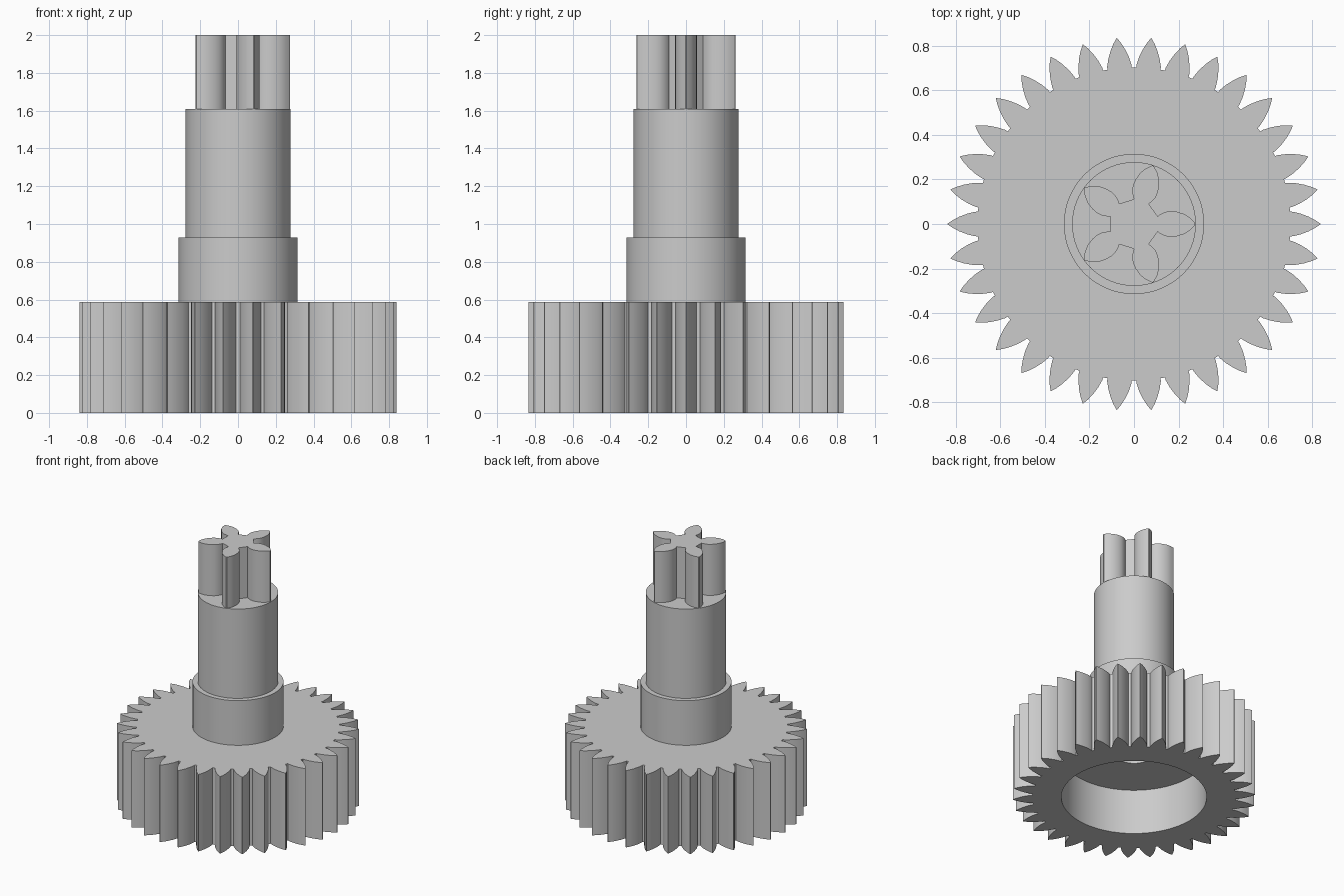
import bpy
import bmesh
from math import radians, cos, sin, pi

cube = bpy.data.objects.get("Cube")
if cube:
    bpy.data.objects.remove(cube, do_unlink=True)

grey = bpy.data.materials.new("plain grey")
grey.use_nodes = True
GREY = (0.6, 0.6, 0.6, 1)
grey.diffuse_color = GREY
grey.node_tree.nodes["Principled BSDF"].inputs["Base Color"].default_value = GREY


def add_object(name, bm):
    bmesh.ops.recalc_face_normals(bm, faces=bm.faces)
    mesh = bpy.data.meshes.new(name)
    bm.to_mesh(mesh)
    bm.free()
    mesh.materials.append(grey)
    obj = bpy.data.objects.new(name, mesh)
    bpy.context.collection.objects.link(obj)
    return obj


def smooth(obj):
    bpy.ops.object.select_all(action="DESELECT")
    obj.select_set(True)
    bpy.context.view_layer.objects.active = obj
    bpy.ops.object.shade_smooth_by_angle(angle=radians(30))


def prism(name, outline, bottom, top):
    """Extrude a closed outline between two heights."""
    bm = bmesh.new()
    base = bm.faces.new([bm.verts.new((x, y, bottom)) for x, y in outline])
    result = bmesh.ops.extrude_face_region(bm, geom=[base], use_keep_orig=True)
    raised = [v for v in result["geom"] if isinstance(v, bmesh.types.BMVert)]
    bmesh.ops.translate(bm, verts=raised, vec=(0, 0, top - bottom))
    return add_object(name, bm)


def gear_outline(teeth, flank):
    """Repeat a mirrored flank, given as (radius, half angle) from root to tip."""
    tooth = [(r, -a) for r, a in flank] + [(r, a) for r, a in reversed(flank)]
    points = []
    for i in range(teeth):
        for r, a in tooth:
            angle = 2 * pi * i / teeth + radians(a)
            points.append((r * cos(angle), r * sin(angle)))
    return points


def circle(radius, sides=64):
    return [(radius * cos(2 * pi * i / sides), radius * sin(2 * pi * i / sides))
            for i in range(sides)]


def lathe(name, profile, sides=64):
    bm = bmesh.new()
    verts = [bm.verts.new((r, 0, z)) for r, z in profile]
    edges = [bm.edges.new(pair) for pair in zip(verts, verts[1:])]
    bmesh.ops.spin(bm, geom=verts + edges, cent=(0, 0, 0), axis=(0, 0, 1),
                   angle=2 * pi, steps=sides)
    bmesh.ops.remove_doubles(bm, verts=bm.verts, dist=0.0005)
    return add_object(name, bm)


# Large gear, hollowed from below with a bore through its web
large_flank = [(0.703, 4.5), (0.716, 4.4), (0.75, 3.55), (0.785, 2.4),
               (0.815, 1.2), (0.838, 0.08)]
gear = prism("large_gear", gear_outline(34, large_flank), 0, 0.587)
cutters = [prism("recess_cutter", circle(0.503), -0.1, 0.345),
           prism("bore_cutter", circle(0.13), 0.2, 0.7)]
for cutter in cutters:
    cutter.hide_render = True
    mod = gear.modifiers.new("cut", "BOOLEAN")
    mod.operation = "DIFFERENCE"
    mod.solver = "EXACT"
    mod.object = cutter
    bpy.context.view_layer.objects.active = gear
    bpy.ops.object.modifier_apply(modifier=mod.name)
for cutter in cutters:
    bpy.data.objects.remove(cutter, do_unlink=True)
smooth(gear)

# Stepped shaft with a collar and a blind bore
shaft = lathe("stepped_shaft", [
    (0, 1.55), (0.13, 1.55), (0.13, 0.587), (0.315, 0.587), (0.315, 0.928),
    (0.278, 0.928), (0.278, 1.61), (0, 1.61)])
smooth(shaft)

# Small five-tooth pinion on top
small_flank = [(0.112, 18), (0.121, 20), (0.152, 21), (0.175, 19.3),
               (0.2, 16), (0.23, 11.3), (0.255, 6), (0.275, 0.8)]
pinion = prism("pinion", gear_outline(5, small_flank), 1.61, 2)
smooth(pinion)
